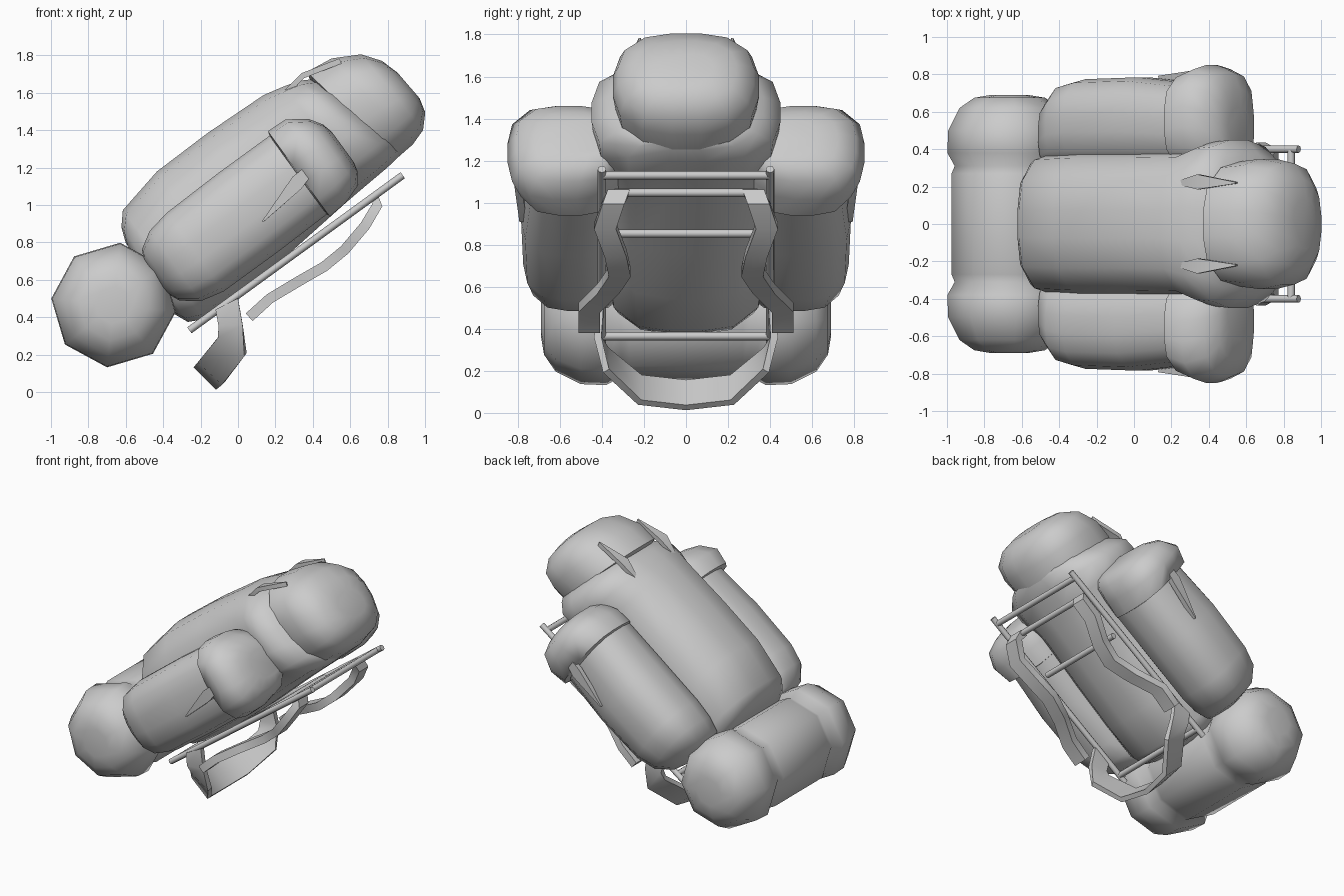
import bpy, bmesh, math
from mathutils import Vector

cube = bpy.data.objects.get("Cube")
if cube:
    bpy.data.objects.remove(cube, do_unlink=True)

grey = bpy.data.materials.new("plain grey")
grey.use_nodes = True
grey.diffuse_color = (0.6, 0.6, 0.6, 1)
grey.node_tree.nodes["Principled BSDF"].inputs["Base Color"].default_value = (0.6, 0.6, 0.6, 1)

# Pack frame: u runs up the carrying frame, v points away from the wearer's back
ORIGIN = Vector((-0.26, 0, 0.33))
U = Vector((0.809, 0, 0.588))
V = Vector((-0.588, 0, 0.809))


def pack(u, y, v):
    return ORIGIN + U * u + V * v + Vector((0, y, 0))


def loft(name, rings, angle=60):
    """Skin a list of equal-length point rings and cap both ends."""
    bm = bmesh.new()
    loops = [[bm.verts.new(p) for p in ring] for ring in rings]
    n = len(loops[0])
    for a, b in zip(loops, loops[1:]):
        for i in range(n):
            j = (i + 1) % n
            bm.faces.new((a[i], a[j], b[j], b[i]))
    bm.faces.new(loops[0])
    bm.faces.new(loops[-1])
    bmesh.ops.recalc_face_normals(bm, faces=bm.faces)
    mesh = bpy.data.meshes.new(name)
    bm.to_mesh(mesh)
    bm.free()
    mesh.materials.append(grey)
    obj = bpy.data.objects.new(name, mesh)
    bpy.context.collection.objects.link(obj)
    bpy.ops.object.select_all(action='DESELECT')
    obj.select_set(True)
    bpy.context.view_layer.objects.active = obj
    bpy.ops.object.shade_smooth_by_angle(angle=math.radians(angle))
    return obj


def bag_ring(u0, u1, v0, v1, y0, y1, power=3.0, n=16):
    """Rounded-rectangle section; u may differ between its bottom and top."""
    ring = []
    for i in range(n):
        a = 2 * math.pi * (i + 0.5) / n
        c, s = math.cos(a), math.sin(a)
        k = (abs(c) ** power + abs(s) ** power) ** (-1 / power)
        t = 0.5 + 0.5 * s * k
        y = (y0 + y1) / 2 + (y1 - y0) / 2 * c * k
        ring.append(pack(u0 + (u1 - u0) * t, y, v0 + (v1 - v0) * t))
    return ring


def rod(name, a, b, r=0.02, n=8):
    a, b = Vector(a), Vector(b)
    d = (b - a).normalized()
    p = d.orthogonal().normalized()
    q = d.cross(p)
    angles = [2 * math.pi * i / n for i in range(n)]
    loft(name, [[e + p * r * math.cos(t) + q * r * math.sin(t) for t in angles]
                for e in (a, b)], 50)


def ribbon(name, points, sides, thick):
    """Flat strap along points; sides holds the half-width vector at each point."""
    pts = [Vector(p) for p in points]
    rings = []
    for i, p in enumerate(pts):
        t = pts[min(i + 1, len(pts) - 1)] - pts[max(i - 1, 0)]
        w = Vector(sides[i])
        nrm = t.cross(w).normalized() * thick / 2
        rings.append([p + w + nrm, p - w + nrm, p - w - nrm, p + w - nrm])
    loft(name, rings, 40)


# Main sack: u at back, u at front, v back, v front, half width
sack = [(-0.02, 0.0, 0.13, 0.58, 0.30), (0.02, 0.03, 0.04, 0.66, 0.35),
        (0.10, 0.09, 0.0, 0.73, 0.375), (0.36, 0.36, 0.0, 0.79, 0.385),
        (0.70, 0.70, 0.02, 0.797, 0.385), (1.09, 1.06, 0.06, 0.785, 0.39),
        (1.22, 1.17, 0.07, 0.76, 0.44), (1.36, 1.26, 0.08, 0.735, 0.45),
        (1.44, 1.32, 0.09, 0.70, 0.37), (1.49, 1.37, 0.11, 0.65, 0.28)]
loft("main_sack", [bag_ring(a, b, c, d, -w, w) for a, b, c, d, w in sack])

# Top flap
flap = [(1.43, 1.31, 0.13, 0.71, 0.29), (1.44, 1.32, 0.09, 0.75, 0.335),
        (1.55, 1.47, 0.10, 0.73, 0.35), (1.64, 1.61, 0.13, 0.655, 0.325),
        (1.705, 1.68, 0.20, 0.56, 0.24), (1.725, 1.71, 0.28, 0.46, 0.13)]
loft("top_flap", [bag_ring(a, b, c, d, -w, w, 2.7) for a, b, c, d, w in flap])

# Side pockets: u, v back, v front, inner y, outer y
pocket = [(0.02, 0.23, 0.44, 0.30, 0.55), (0.05, 0.16, 0.50, 0.30, 0.66),
          (0.14, 0.09, 0.555, 0.30, 0.745), (0.27, 0.06, 0.58, 0.30, 0.775),
          (0.62, 0.06, 0.59, 0.30, 0.785), (1.0, 0.07, 0.59, 0.30, 0.75)]
pocket_flap = [(0.955, 0.09, 0.57, 0.32, 0.74), (0.965, 0.05, 0.615, 0.30, 0.805),
               (1.08, 0.06, 0.61, 0.30, 0.85), (1.18, 0.095, 0.54, 0.30, 0.81),
               (1.225, 0.15, 0.47, 0.32, 0.72), (1.24, 0.21, 0.41, 0.36, 0.62)]
for side, s in (("left", 1), ("right", -1)):
    for part, table in (("side_pocket", pocket), ("side_pocket_flap", pocket_flap)):
        loft(part + "_" + side,
             [bag_ring(u, u, a, b, s * y0, s * y1) for u, a, b, y0, y1 in table])

# Bedroll strapped under the sack: y, radius
half = [(0.69, 0.10), (0.675, 0.19), (0.62, 0.27), (0.50, 0.33), (0.38, 0.335),
        (0.31, 0.295), (0.27, 0.312)]
roll = [(-y, r) for y, r in half] + [(0, 0.312)] + half[::-1]
loft("bedroll", [[(-0.665 + r * math.cos(math.radians(45 * i - 6)), y,
                   0.465 + r * math.sin(math.radians(45 * i - 6))) for i in range(8)]
                 for y, r in roll])

# Carrying frame
for side, s in (("left", 1), ("right", -1)):
    rod("frame_rail_" + side, pack(0, s * 0.4, 0), pack(1.41, s * 0.4, 0))
for i, (u, w) in enumerate([(0.06, 0.40), (0.89, 0.34), (1.22, 0.34), (1.36, 0.40)]):
    rod("frame_crossbar_%d" % (i + 1), pack(u, -w, 0), pack(u, w, 0))

# Shoulder straps
strap = [(0.72, 0.32, 1.05), (0.745, 0.345, 1.0), (0.68, 0.385, 0.89), (0.57, 0.335, 0.76),
         (0.46, 0.315, 0.67), (0.32, 0.37, 0.59), (0.17, 0.46, 0.50), (0.06, 0.46, 0.40)]
for side, s in (("left", 1), ("right", -1)):
    ribbon("shoulder_strap_" + side, [(x, s * y, z) for x, y, z in strap],
           [(0, 0.052, 0)] * len(strap), 0.055)

# Hip belt: centre and half-width vector from the rails round the bottom
belt = [((-0.06, 0.41, 0.47), (0.06, 0, 0.03)), ((-0.04, 0.42, 0.36), (0.065, 0, 0.0)),
        ((-0.03, 0.38, 0.25), (0.07, 0, -0.05)), ((-0.14, 0.22, 0.11), (0.065, 0, -0.06)),
        ((-0.165, 0.0, 0.085), (0.06, 0, -0.06))]
belt += [((p[0], -p[1], p[2]), w) for p, w in belt[-2::-1]]
ribbon("hip_belt", [p for p, w in belt], [w for p, w in belt], 0.035)


# Folded tightening straps: slim pointed leaves on the flaps
def leaf(name, points, halves, thick):
    ribbon(name, points, halves, thick)


for side, s in (("left", 1), ("right", -1)):
    pts = [pack(1.12, s * 0.22, 0.715), pack(1.29, s * 0.225, 0.745), pack(1.50, s * 0.22, 0.69)]
    leaf("flap_strap_" + side, pts,
         [(0, 0.004, 0), (0, 0.04, 0), (0, 0.004, 0)], 0.03)
    pts = [pack(0.66, s * 0.775, 0.24), pack(0.93, s * 0.80, 0.30), pack(1.18, s * 0.79, 0.345)]
    leaf("pocket_strap_" + side, pts, [V * 0.004, V * 0.04, V * 0.004], 0.035)
